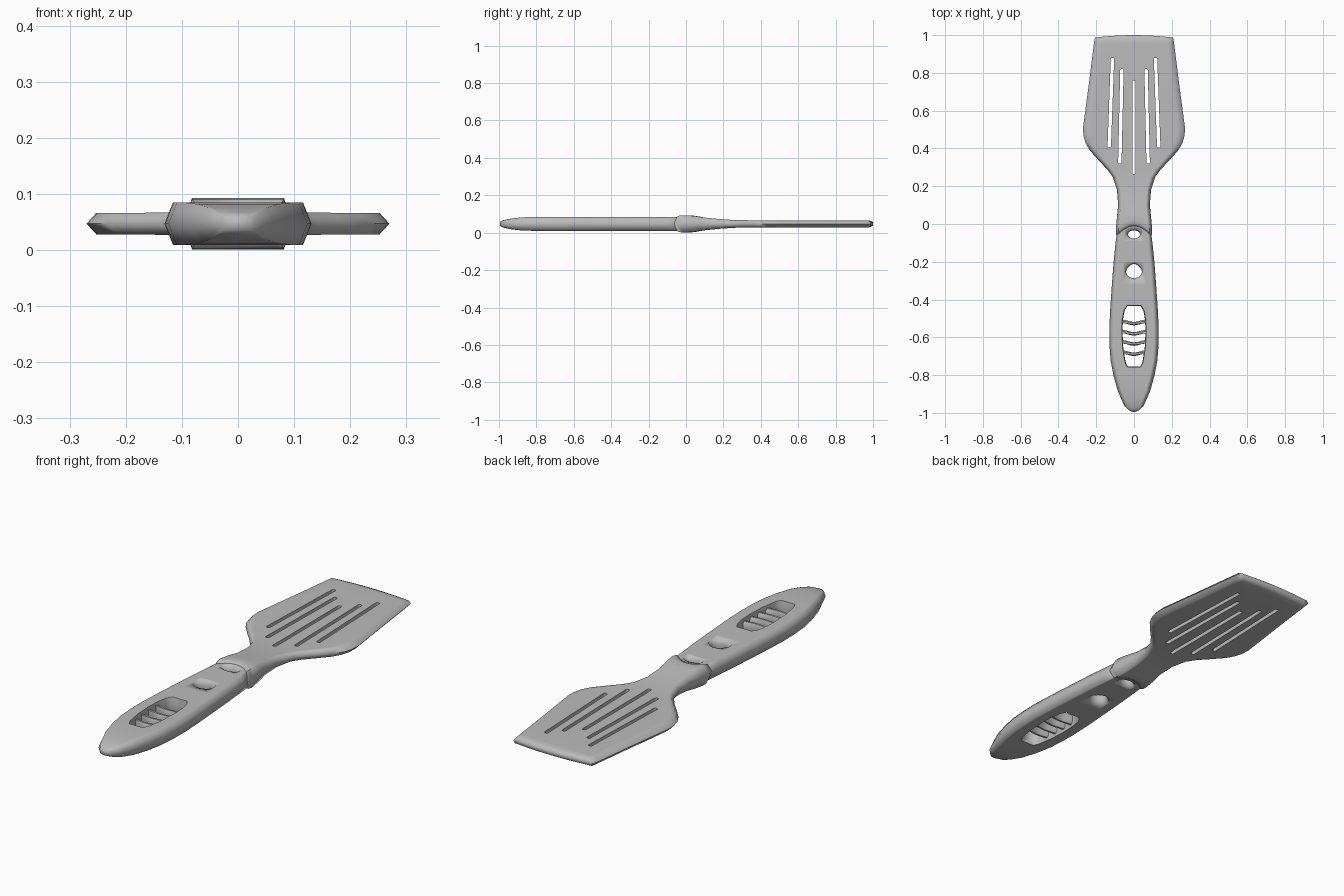
import bpy, bmesh, math

cube = bpy.data.objects.get("Cube")
if cube:
    bpy.data.objects.remove(cube, do_unlink=True)

MID = 0.047  # height of the flat centre plane

grey = bpy.data.materials.new("utensil grey")
grey.use_nodes = True
grey.diffuse_color = (0.5, 0.5, 0.5, 1)
grey.node_tree.nodes["Principled BSDF"].inputs["Base Color"].default_value = (0.5, 0.5, 0.5, 1)


def finish(bm, name):
    bmesh.ops.recalc_face_normals(bm, faces=bm.faces)
    mesh = bpy.data.meshes.new(name)
    bm.to_mesh(mesh)
    bm.free()
    mesh.materials.append(grey)
    ob = bpy.data.objects.new(name, mesh)
    bpy.context.collection.objects.link(ob)
    return ob


def activate(ob):
    bpy.ops.object.select_all(action='DESELECT')
    ob.select_set(True)
    bpy.context.view_layer.objects.active = ob


def smooth(ob, degrees):
    activate(ob)
    bpy.ops.object.shade_smooth_by_angle(angle=math.radians(degrees))


def loft(name, stations):
    """Pointed-edge slab; station = y, half width, half thickness, edge width, bow."""
    bm = bmesh.new()
    across = [-1, -0.9, -0.6, -0.3, 0, 0.3, 0.6, 0.9, 1]
    n = len(across)
    rings = []
    for y, w, t, edge, bow in stations:
        def vert(x, z):
            return bm.verts.new((x, y + bow * (1 - (x / w) ** 2), MID + z))
        xs = [f * (w - edge) for f in across]
        rings.append([vert(-w, 0)] + [vert(x, t) for x in xs]
                     + [vert(w, 0)] + [vert(x, -t) for x in reversed(xs)])
    size = 2 * n + 2
    for a, b in zip(rings, rings[1:]):
        for i in range(size):
            j = (i + 1) % size
            bm.faces.new((a[i], a[j], b[j], b[i]))
    # End caps as strips, so that they can follow the bow
    for ring in (rings[0], rings[-1]):
        bm.faces.new((ring[0], ring[1], ring[-1]))
        bm.faces.new((ring[n], ring[n + 1], ring[n + 2]))
        for i in range(1, n):
            bm.faces.new((ring[i], ring[i + 1], ring[size - i - 1], ring[size - i]))
    return finish(bm, name)


def prism(name, outline, cy, layers):
    """Stack of outlines about (0, cy); layer = z, x scale, y scale."""
    bm = bmesh.new()
    rings = [[bm.verts.new((x * sx, cy + y * sy, MID + z)) for x, y in outline]
             for z, sx, sy in layers]
    for a, b in zip(rings, rings[1:]):
        for i in range(len(a)):
            j = (i + 1) % len(a)
            bm.faces.new((a[i], a[j], b[j], b[i]))
    bm.faces.new(rings[0])
    bm.faces.new(rings[-1])
    return finish(bm, name)


def cut(ob, cutter):
    activate(ob)
    mod = ob.modifiers.new("opening", 'BOOLEAN')
    mod.operation = 'DIFFERENCE'
    mod.solver = 'EXACT'
    mod.object = cutter
    bpy.ops.object.modifier_apply(modifier=mod.name)
    bpy.data.objects.remove(cutter, do_unlink=True)


def flare(fx, fy):
    """Layers of an opening that widens toward both faces."""
    return [(-0.06, fx, fy), (-0.038, fx, fy), (-0.015, 1.05, 1.05), (0.015, 1.05, 1.05),
            (0.038, fx, fy), (0.06, fx, fy)]


# Blade with its swelling neck
blade = loft("blade", [
    (-0.065, 0.092, 0.038, 0.014, 0.055),
    (-0.050, 0.096, 0.044, 0.014, 0.053),
    (-0.025, 0.096, 0.046, 0.014, 0.045),
    (0.03, 0.091, 0.043, 0.014, 0.02),
    (0.10, 0.084, 0.034, 0.014, 0),
    (0.18, 0.090, 0.026, 0.015, 0),
    (0.25, 0.113, 0.021, 0.016, 0),
    (0.29, 0.143, 0.0198, 0.017, 0),
    (0.34, 0.190, 0.0195, 0.018, 0),
    (0.39, 0.234, 0.0195, 0.018, 0),
    (0.43, 0.257, 0.0195, 0.018, 0),
    (0.47, 0.268, 0.0195, 0.018, 0),
    (0.51, 0.270, 0.0195, 0.018, 0),
    (0.75, 0.238, 0.0195, 0.018, 0),
    (0.95, 0.213, 0.0195, 0.018, 0.005),
    (0.972, 0.210, 0.0185, 0.017, 0.009),
    (0.987, 0.207, 0.010, 0.010, 0.013),
])

# Five long slots, fanned slightly toward the neck
for x_low, x_high, low, high in [(0, 0, 0.265, 0.76), (0.075, 0.064, 0.32, 0.82),
                                 (-0.075, -0.064, 0.32, 0.82), (0.131, 0.114, 0.405, 0.88),
                                 (-0.131, -0.114, 0.405, 0.88)]:
    r, s = 0.009, 0.005
    outline = [(x_low - r, low + s), (x_low - s, low), (x_low + s, low), (x_low + r, low + s),
               (x_high + r, high - s), (x_high + s, high), (x_high - s, high),
               (x_high - r, high - s)]
    cut(blade, prism("slot_cutter", outline, 0, [(-0.1, 1, 1), (0.1, 1, 1)]))

# Handle with a rounded collar end
handle = loft("handle", [
    (-0.977, 0.036, 0.011, 0.010, -0.018),
    (-0.964, 0.050, 0.020, 0.012, -0.013),
    (-0.93, 0.066, 0.029, 0.014, -0.004),
    (-0.88, 0.087, 0.035, 0.015, 0),
    (-0.80, 0.109, 0.0375, 0.015, 0),
    (-0.72, 0.124, 0.0375, 0.015, 0),
    (-0.64, 0.130, 0.0375, 0.015, 0),
    (-0.56, 0.131, 0.0375, 0.015, 0),
    (-0.45, 0.126, 0.0375, 0.015, 0),
    (-0.32, 0.117, 0.0375, 0.015, 0),
    (-0.20, 0.108, 0.0375, 0.015, 0),
    (-0.11, 0.099, 0.0375, 0.015, 0.02),
    (-0.058, 0.092, 0.0375, 0.014, 0.055),
])

# Hanging hole near the collar, then the larger thumb hole
angles = [2 * math.pi * i / 20 for i in range(20)]
ellipse = [(0.030 * math.cos(a), 0.021 * math.sin(a)) for a in angles]
cut(handle, prism("small_hole_cutter", ellipse, -0.055, flare(1.6, 1.35)))
drop = [(0.040 * math.cos(a), 0.032 * math.sin(a) + 0.008 * max(0, math.sin(a)) ** 6)
        for a in angles]
cut(handle, prism("thumb_hole_cutter", drop, -0.253, flare(1.3, 1.25)))

# Long grip window
side = [(0.032, -0.155), (0.043, -0.13), (0.054, -0.06), (0.058, 0.02),
        (0.056, 0.08), (0.048, 0.125), (0.034, 0.15)]
window = side + [(-x, y) for x, y in reversed(side)]
cut(handle, prism("window_cutter", window, -0.592, flare(1.12, 1.07)))

# Curved ribs across the grip window
rib_side = [(-0.068, 0.012), (-0.04, 0.006), (-0.02, 0), (0, -0.003),
            (0.02, 0), (0.04, 0.006), (0.068, 0.012)]
rib_outline = ([(x, y + 0.009) for x, y in rib_side]
               + [(x, y - 0.009) for x, y in reversed(rib_side)])
for i in range(4):
    rib = prism(f"grip_rib_{i + 1}", rib_outline, -0.525 - 0.054 * i,
                [(-0.025, 1, 0.5), (-0.014, 1, 1), (0.014, 1, 1), (0.025, 1, 0.5)])
    smooth(rib, 50)

smooth(blade, 75)
smooth(handle, 75)
